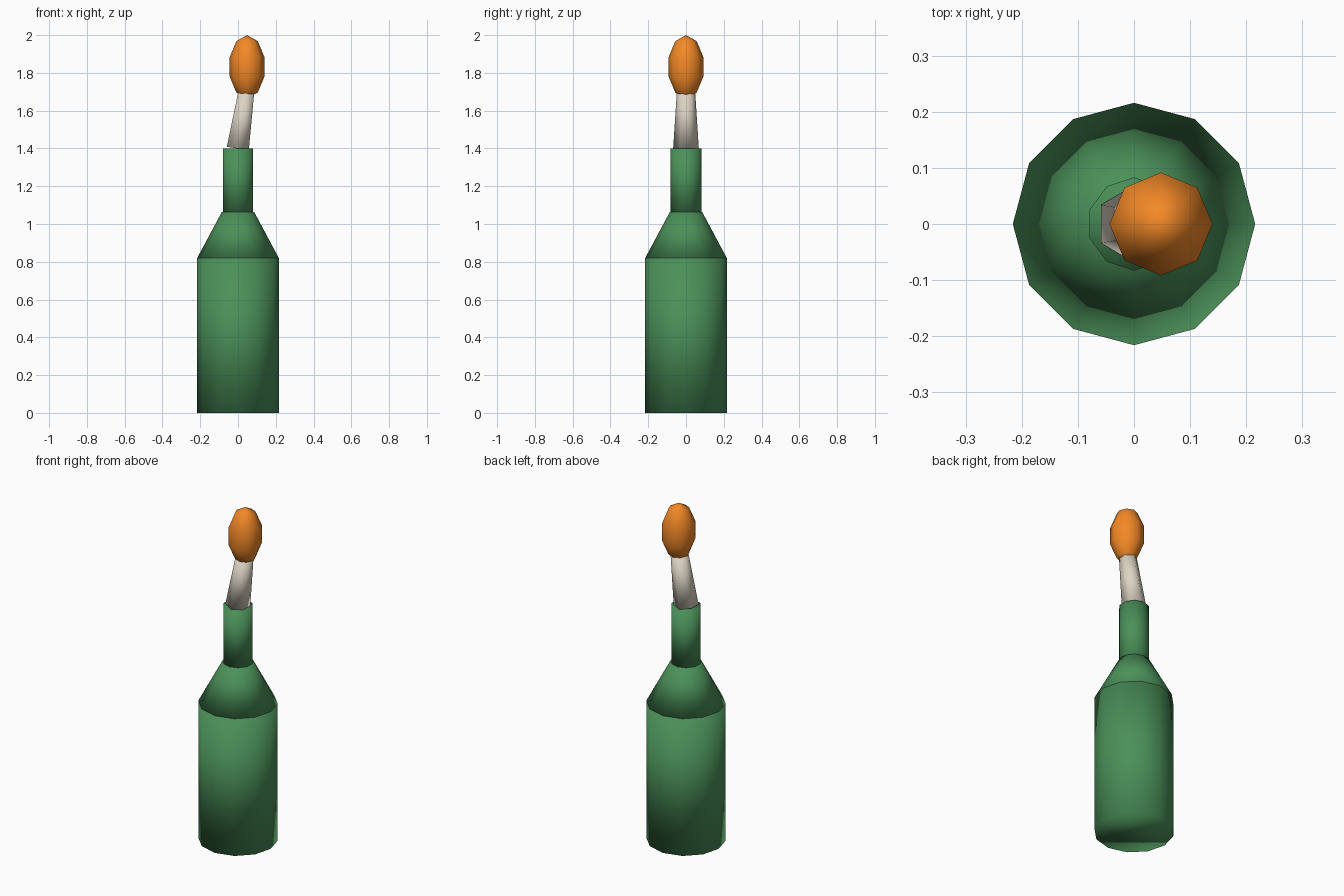
import bpy
from math import atan2

if "Cube" in bpy.data.objects:
    bpy.data.objects.remove(bpy.data.objects["Cube"])


def material(name, rgb):
    m = bpy.data.materials.new(name)
    m.diffuse_color = (*rgb, 1)
    m.use_nodes = True
    m.node_tree.nodes["Principled BSDF"].inputs["Base Color"].default_value = m.diffuse_color
    return m


GLASS = material("green_glass", (0.07, 0.28, 0.10))
CLOTH = material("cloth", (0.72, 0.66, 0.56))
FIRE = material("fire", (0.90, 0.25, 0.02))


def finish(name, mat):
    ob = bpy.context.object
    ob.name = name
    ob.data.materials.append(mat)
    bpy.ops.object.shade_smooth()
    return ob


def tapered(name, sides, r0, r1, z0, z1, mat):
    """Capped, smooth-shaded tube section standing between two heights."""
    bpy.ops.mesh.primitive_cone_add(vertices=sides, radius1=r0, radius2=r1,
                                    depth=z1 - z0, location=(0, 0, (z0 + z1) / 2))
    return finish(name, mat)


# Bottle: body, shoulder and neck
tapered("bottle_body", 12, 0.216, 0.216, 0, 0.82, GLASS)
tapered("bottle_shoulder", 12, 0.216, 0.086, 0.82, 1.063, GLASS)
tapered("bottle_neck", 10, 0.083, 0.083, 1.06, 1.40, GLASS)

# Rag leaning towards +x out of the neck
LEAN = atan2(0.045, 0.30)
rag = tapered("rag", 6, 0.068, 0.048, 1.40, 1.71, CLOTH)
rag.rotation_euler.y = LEAN
rag.location = (0.022, 0, 1.553)

# Flame: stretched low-poly sphere around the rag tip
bpy.ops.mesh.primitive_uv_sphere_add(segments=8, ring_count=5, radius=1,
                                     location=(0.048, 0, 1.832))
flame = finish("flame", FIRE)
flame.scale = (0.0965, 0.0965, 0.168)
